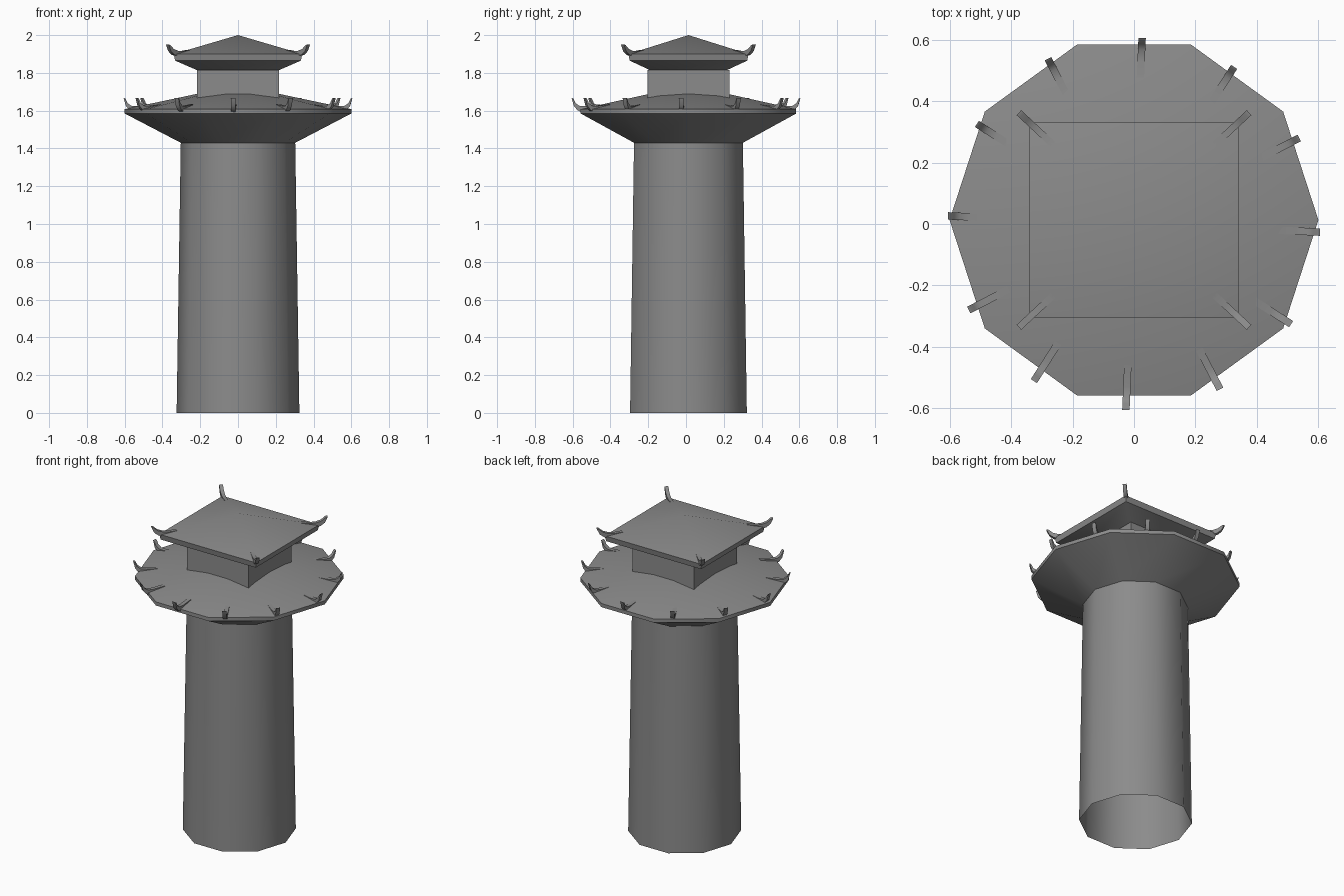
import bpy, bmesh, math
from mathutils import Matrix, Vector

cube = bpy.data.objects.get("Cube")
if cube:
    bpy.data.objects.remove(cube, do_unlink=True)

CENTRE_Y = 0.013

stone = bpy.data.materials.new("grey stone")
stone.use_nodes = True
GREY = (0.26, 0.26, 0.26, 1)
stone.diffuse_color = GREY
stone.node_tree.nodes["Principled BSDF"].inputs["Base Color"].default_value = GREY


def finish(name, bm, angle=30):
    bmesh.ops.recalc_face_normals(bm, faces=bm.faces)
    mesh = bpy.data.meshes.new(name)
    bm.to_mesh(mesh)
    bm.free()
    mesh.materials.append(stone)
    ob = bpy.data.objects.new(name, mesh)
    bpy.context.collection.objects.link(ob)
    bpy.ops.object.select_all(action="DESELECT")
    ob.select_set(True)
    bpy.context.view_layer.objects.active = ob
    bpy.ops.object.shade_smooth_by_angle(angle=math.radians(angle))
    return ob


def lathe(name, profile, corner, sides, angle):
    """Skin rings of (size, z); corner(i) gives the unit outline, size 0 is an apex."""
    bm = bmesh.new()
    rings = []
    for size, z in profile:
        count = sides if size else 1
        rings.append([bm.verts.new((corner(i)[0] * size,
                                    corner(i)[1] * size + CENTRE_Y, z))
                      for i in range(count)])
    for low, high in zip(rings, rings[1:]):
        for i in range(sides):
            j = (i + 1) % sides
            if len(high) == 1:
                bm.faces.new((low[i], low[j], high[0]))
            else:
                bm.faces.new((low[i], low[j], high[j], high[i]))
    return finish(name, bm, angle)


def decagon(i):
    return math.cos(i * math.tau / 10), math.sin(i * math.tau / 10)


def oblong(i):
    return ((1, 0.935), (-1, 0.935), (-1, -0.935), (1, -0.935))[i]


def square(i):
    return ((1, 1), (-1, 1), (-1, -1), (1, -1))[i]


def horns(name, outline, width, angles, centre_y):
    """Curved eave horns: a side outline of (radius, z) given thickness, then turned."""
    bm = bmesh.new()
    for a in angles:
        turn = Matrix.Translation((0, centre_y, 0)) @ Matrix.Rotation(a, 4, "Z")
        sides = [[bm.verts.new(turn @ Vector((r, s * width / 2, z)))
                  for r, z in outline] for s in (-1, 1)]
        bm.faces.new(sides[0])
        bm.faces.new(sides[1][::-1])
        for i in range(len(outline)):
            j = (i + 1) % len(outline)
            bm.faces.new((sides[0][j], sides[0][i], sides[1][i], sides[1][j]))
    return finish(name, bm, 40)


# Tapered open shaft and the wide flared roof above it
lathe("tower_shaft", [(0.325, 0), (0.303, 1.43)], decagon, 10, 40)
lathe("lower_roof", [(0.303, 1.43), (0.6, 1.585), (0.6, 1.608), (0, 1.735)],
      decagon, 10, 40)

# Square lookout room and its small hipped roof
lathe("lookout_room", [(0.216, 1.63), (0.216, 1.814)], square, 4, 30)
lathe("upper_roof", [(0.216, 1.814), (0.333, 1.865), (0.34, 1.9), (0, 2.0)],
      oblong, 4, 40)

# Upturned horns around both eaves
lower_outline = [(0.46, 1.6), (0.55, 1.59), (0.575, 1.603), (0.594, 1.625),
                 (0.606, 1.668), (0.598, 1.664), (0.586, 1.64), (0.565, 1.626),
                 (0.53, 1.625), (0.46, 1.634)]
horns("lower_roof_horns", lower_outline, 0.024,
      [math.radians(30 * i - 2.5) for i in range(12)], 0)

upper_outline = [(0.36, 1.885), (0.43, 1.885), (0.47, 1.896), (0.495, 1.915),
                 (0.512, 1.95), (0.5, 1.948), (0.475, 1.927), (0.445, 1.917),
                 (0.41, 1.915), (0.36, 1.922)]
horns("upper_roof_horns", upper_outline, 0.022,
      [math.radians(a) for a in (43, 137, 223, 317)], CENTRE_Y)
